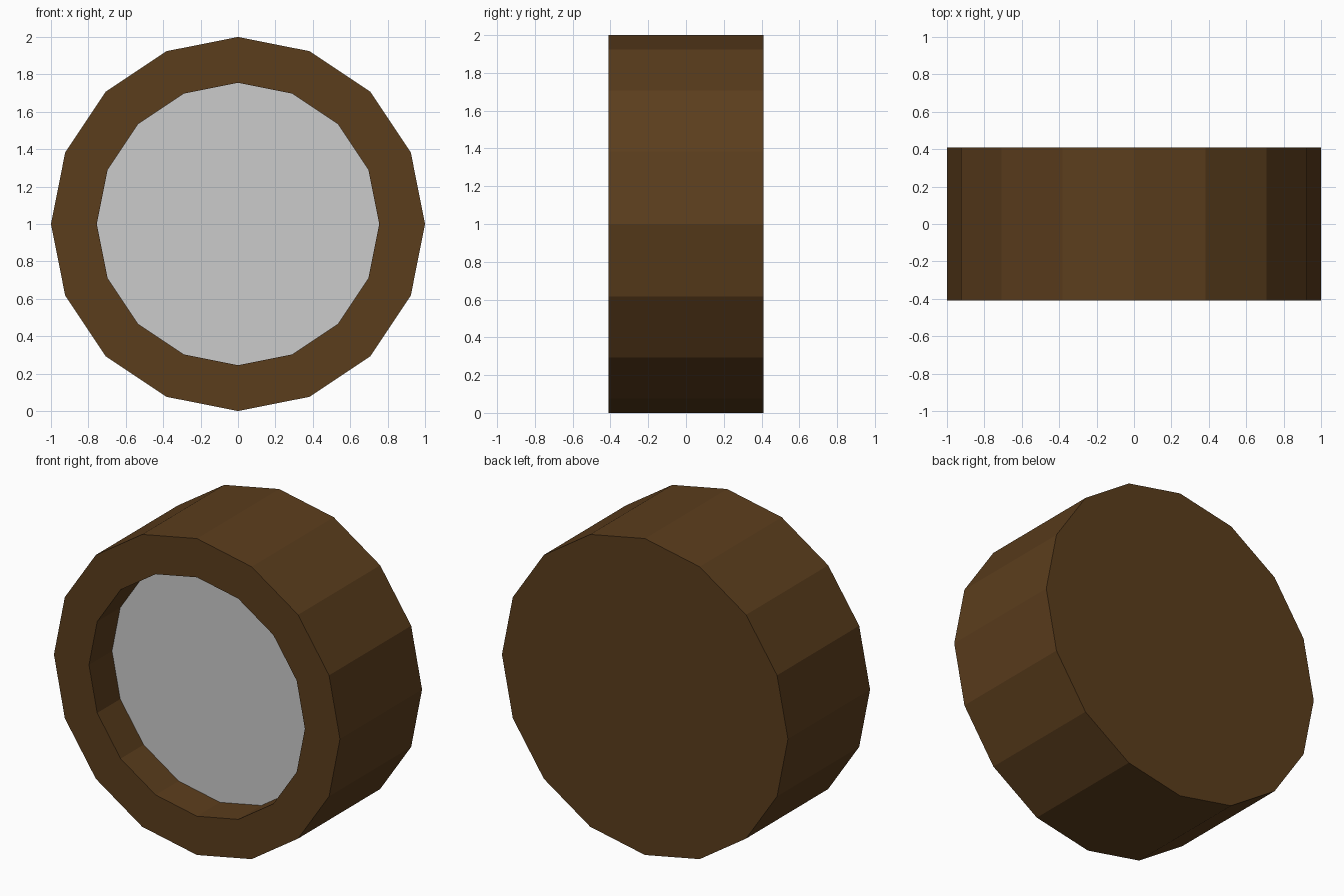
import bpy, bmesh, math

if "Cube" in bpy.data.objects:
    bpy.data.objects.remove(bpy.data.objects["Cube"])

SIDES = 16
CENTRE_Z = 1.0
OUTER_R, INNER_R = 1.0, 0.755
FRONT_Y, BACK_Y = -0.41, 0.41
FLOOR_Y = FRONT_Y + 0.23


def ring(bm, radius, y):
    return [bm.verts.new((radius * math.cos(a), y, CENTRE_Z + radius * math.sin(a)))
            for a in (i * math.tau / SIDES for i in range(SIDES))]


def make_part(name, rings, cap_first, material=None):
    """Skin a list of (radius, y) rings, optionally capping the first one."""
    bm = bmesh.new()
    loops = [ring(bm, r, y) for r, y in rings]
    if cap_first:
        bm.faces.new(list(reversed(loops[0])) if rings[0][1] > 0 else loops[0])
    for a, b in zip(loops, loops[1:]):
        for i in range(SIDES):
            j = (i + 1) % SIDES
            bm.faces.new((a[i], a[j], b[j], b[i]))
    # Orient: back cap faces +y, lens faces -y
    for f in bm.faces:
        f.normal_update()
    first = bm.faces[:][0]
    want = 1 if rings[0][1] > 0 else -1
    if first.normal.y * want < 0:
        first.normal_flip()
    if len(rings) > 1:
        bmesh.ops.recalc_face_normals(bm, faces=bm.faces[:])
    mesh = bpy.data.meshes.new(name)
    bm.to_mesh(mesh)
    bm.free()
    obj = bpy.data.objects.new(name, mesh)
    bpy.context.collection.objects.link(obj)
    if material:
        mesh.materials.append(material)
    return obj


brown = bpy.data.materials.new("brown")
brown.diffuse_color = (0.105, 0.047, 0.012, 1)
brown.use_nodes = True
brown.node_tree.nodes["Principled BSDF"].inputs["Base Color"].default_value = brown.diffuse_color

# Drum body: back cap, outer wall, front rim and recess wall
make_part("drum_body",
          [(OUTER_R, BACK_Y), (OUTER_R, FRONT_Y), (INNER_R, FRONT_Y), (INNER_R, FLOOR_Y)],
          True, brown)

# Grey disc at the bottom of the recess
make_part("recessed_face", [(INNER_R, FLOOR_Y)], True)
